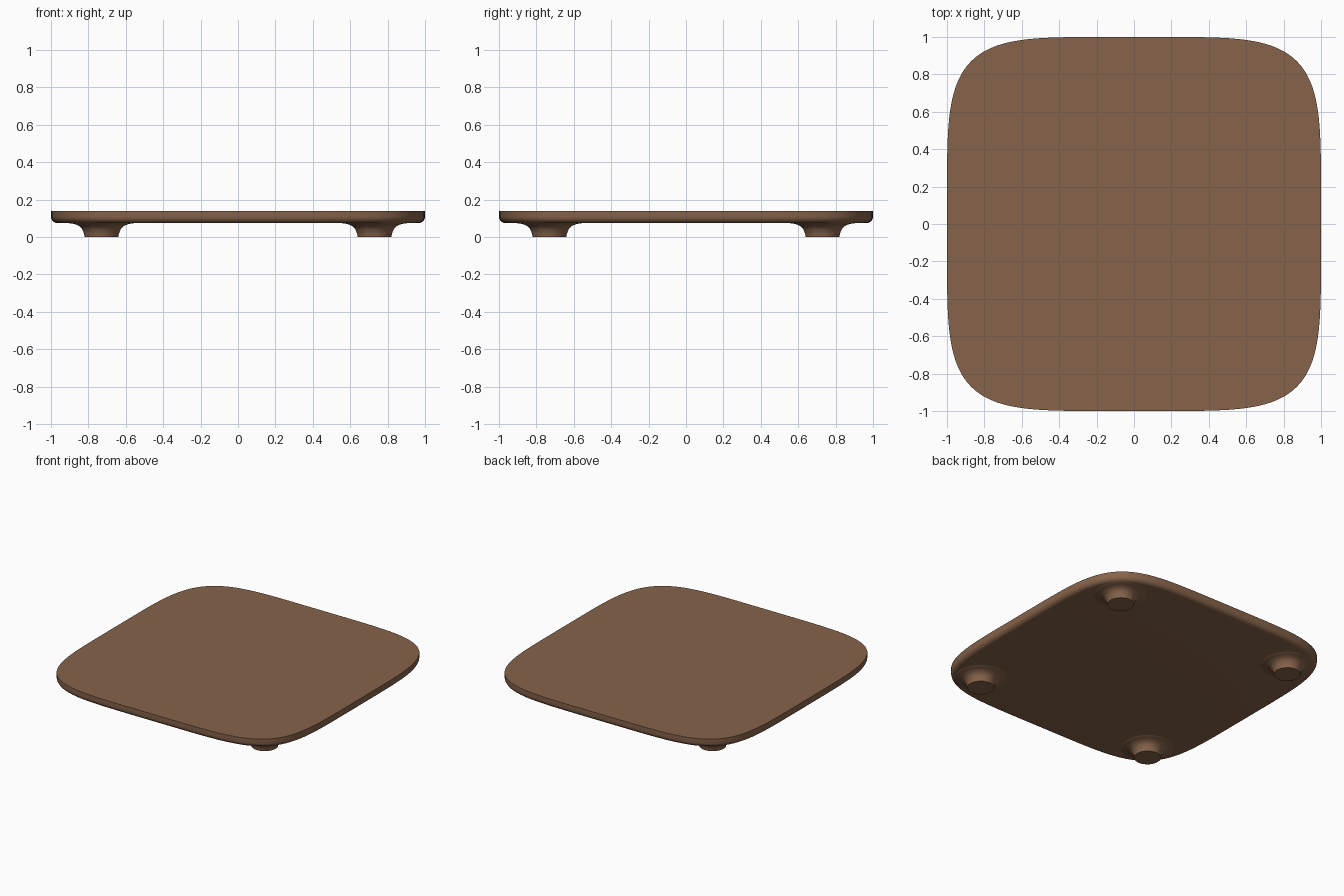
import bpy, bmesh, math

if "Cube" in bpy.data.objects:
    bpy.data.objects.remove(bpy.data.objects["Cube"])

wood = bpy.data.materials.new("walnut brown")
wood.diffuse_color = (0.24, 0.125, 0.068, 1)
wood.use_nodes = True
wood.node_tree.nodes["Principled BSDF"].inputs["Base Color"].default_value = wood.diffuse_color

TOP, UNDER = 0.14, 0.075


def outline(t, inset):
    """Rounded-square point (superellipse) pulled in by inset."""
    n, c, s = 5.0, math.cos(t), math.sin(t)
    x = math.copysign(abs(c) ** (2 / n), c)
    y = math.copysign(abs(s) ** (2 / n), s)
    gx, gy = abs(x) ** (n - 1) * (x > 0 or -1), abs(y) ** (n - 1) * (y > 0 or -1)
    g = math.hypot(gx, gy)
    return x - inset * gx / g, y - inset * gy / g


def loft(name, rings, angle=40):
    """Skin a stack of rings and cap both ends."""
    bm = bmesh.new()
    loops = [[bm.verts.new(p) for p in ring] for ring in rings]
    n = len(loops[0])
    for a, b in zip(loops, loops[1:]):
        for i in range(n):
            j = (i + 1) % n
            bm.faces.new((a[i], a[j], b[j], b[i]))
    bm.faces.new(loops[0])
    bm.faces.new(loops[-1])
    bmesh.ops.recalc_face_normals(bm, faces=bm.faces)
    me = bpy.data.meshes.new(name)
    bm.to_mesh(me)
    bm.free()
    me.materials.append(wood)
    ob = bpy.data.objects.new(name, me)
    bpy.context.collection.objects.link(ob)
    bpy.context.view_layer.objects.active = ob
    ob.select_set(True)
    bpy.ops.object.shade_smooth_by_angle(angle=math.radians(angle))
    ob.select_set(False)
    return ob


# Board: sharp top edge, rounded lower edge
r = 0.035
profile = [(r * (1 - math.sin(a)), UNDER + r * (1 - math.cos(a)))
           for a in (k * math.pi / 16 for k in range(9))] + [(0, TOP)]
ts = []
for q in range(4):  # even spacing along the superellipse
    for k in range(48):
        u = k / 48 * math.pi / 2
        c, s = math.cos(u), math.sin(u)
        ts.append(q * math.pi / 2 + math.atan2(s ** 2.5, c ** 2.5))
loft("board", [[(*outline(t, d), z) for t in ts] for d, z in profile])

# Feet: short studs flaring into the underside
foot = [(0.09, 0), (0.092, 0.012), (0.096, 0.026), (0.103, 0.042), (0.114, 0.055),
        (0.130, 0.065), (0.150, 0.071), (0.175, 0.0745), (0.18, 0.078)]
for sx, side in ((-1, "left"), (1, "right")):
    for sy, end in ((-1, "front"), (1, "back")):
        loft(f"{end}_{side}_foot",
             [[(sx * 0.73 + rad * math.cos(a), sy * 0.73 + rad * math.sin(a), z)
               for a in (k * math.tau / 48 for k in range(48))] for rad, z in foot])
